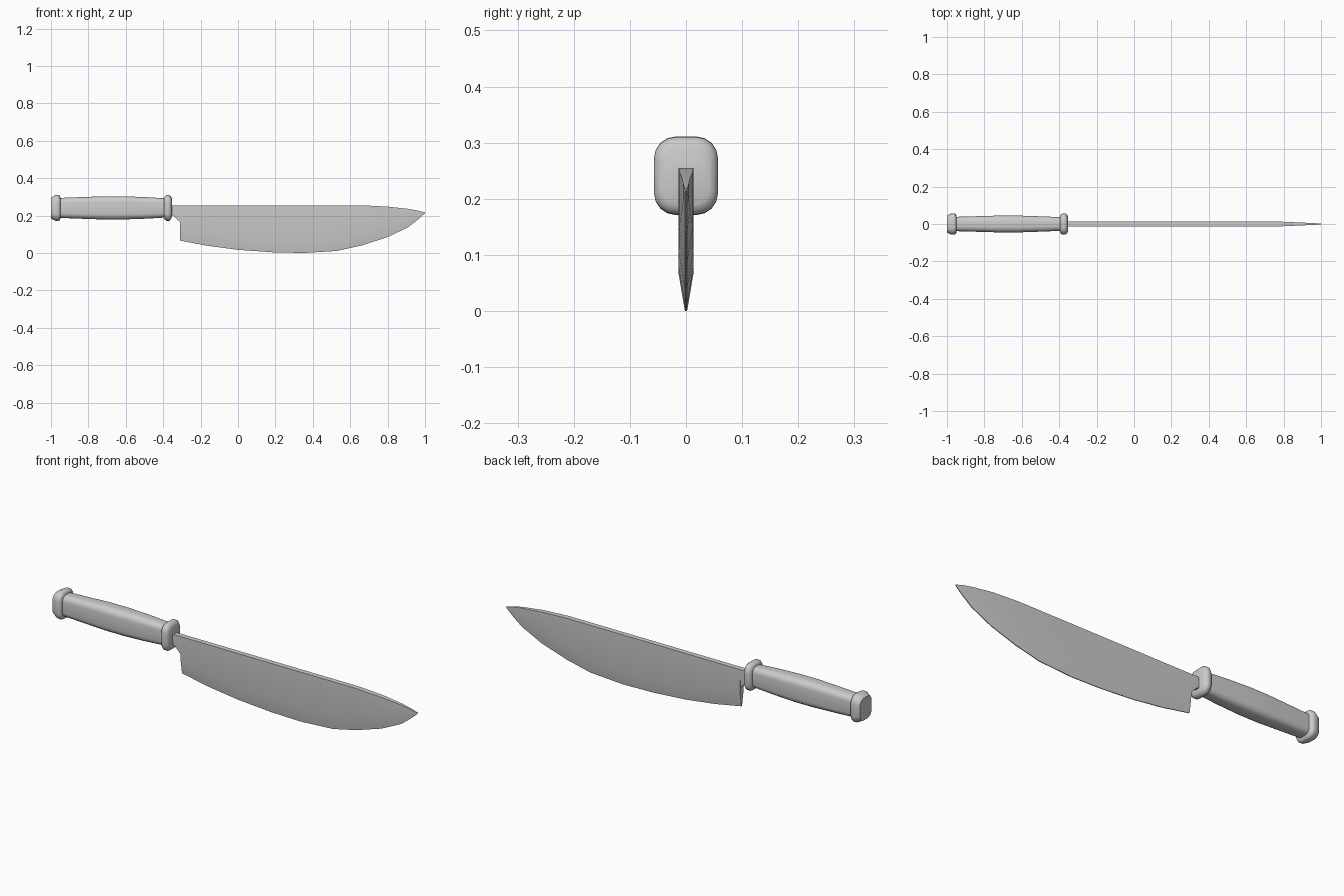
import bpy, bmesh, math

if "Cube" in bpy.data.objects:
    bpy.data.objects.remove(bpy.data.objects["Cube"])

AXIS_Z = 0.241


def loft(name, rings, angle=35):
    """Skin a list of equal-length point rings and cap both ends."""
    bm = bmesh.new()
    loops = [[bm.verts.new(p) for p in ring] for ring in rings]
    n = len(loops[0])
    for a, b in zip(loops, loops[1:]):
        for i in range(n):
            j = (i + 1) % n
            bm.faces.new((a[i], a[j], b[j], b[i]))
    bm.faces.new(loops[0])
    bm.faces.new(loops[-1])
    bmesh.ops.recalc_face_normals(bm, faces=bm.faces)
    mesh = bpy.data.meshes.new(name)
    bm.to_mesh(mesh)
    bm.free()
    obj = bpy.data.objects.new(name, mesh)
    bpy.context.collection.objects.link(obj)
    bpy.ops.object.select_all(action='DESELECT')
    obj.select_set(True)
    bpy.context.view_layer.objects.active = obj
    bpy.ops.object.shade_smooth_by_angle(angle=math.radians(angle))
    return obj


def rounded_ring(x, hy, hz, steps=4):
    """Rounded rectangle across the x axis."""
    r = 0.68 * min(hy, hz)
    ring = []
    for k, (sy, sz) in enumerate(((1, 1), (-1, 1), (-1, -1), (1, -1))):
        for i in range(steps + 1):
            a = math.pi / 2 * (k + i / steps)
            ring.append((x, sy * (hy - r) + r * math.cos(a),
                         AXIS_Z + sz * (hz - r) + r * math.sin(a)))
    return ring


# Grip, pommel and guard as (x, half width, half height)
parts = {
    "grip": [(-0.96, 0.038, 0.053), (-0.86, 0.041, 0.057), (-0.72, 0.045, 0.062),
             (-0.62, 0.045, 0.062), (-0.50, 0.041, 0.058), (-0.38, 0.036, 0.051)],
    "pommel": [(-1.0, 0.046, 0.056), (-0.992, 0.050, 0.060), (-0.975, 0.057, 0.069),
               (-0.962, 0.057, 0.070), (-0.953, 0.053, 0.066), (-0.949, 0.044, 0.056)],
    "guard": [(-0.396, 0.042, 0.052), (-0.391, 0.051, 0.062), (-0.382, 0.057, 0.069),
              (-0.368, 0.057, 0.069), (-0.359, 0.051, 0.062), (-0.354, 0.042, 0.052)],
}
for name, profile in parts.items():
    loft(name, [rounded_ring(*p) for p in profile], 50)


def blade_ring(x, top, bottom, t, edge):
    """Flat-sided section with a bevel down to the cutting edge."""
    mid = bottom + min(0.065, 0.45 * (top - bottom))
    return [(x, t, top), (x, -t, top), (x, -t, mid), (x, -edge, bottom),
            (x, edge, bottom), (x, t, mid)]


# Blade stations: x, spine z, edge z, half thickness
blade = [(-0.31, 0.255, 0.066, 0.013), (-0.16, 0.255, 0.038, 0.013),
         (0.0, 0.255, 0.017, 0.013), (0.18, 0.255, 0.004, 0.013),
         (0.35, 0.255, 0.0, 0.013), (0.53, 0.255, 0.011, 0.013),
         (0.66, 0.255, 0.040, 0.013), (0.80, 0.248, 0.085, 0.012),
         (0.91, 0.236, 0.138, 0.007), (0.96, 0.227, 0.177, 0.005),
         (1.0, 0.217, 0.213, 0.002)]
neck = [(-0.37, 0.250, 0.205), (-0.345, 0.255, 0.200),
        (-0.325, 0.255, 0.180), (-0.311, 0.255, 0.165)]
rings = [blade_ring(x, t, b, 0.013, 0.012) for x, t, b in neck]
rings += [blade_ring(*s, 0.002) for s in blade]
loft("blade", rings, 20)
